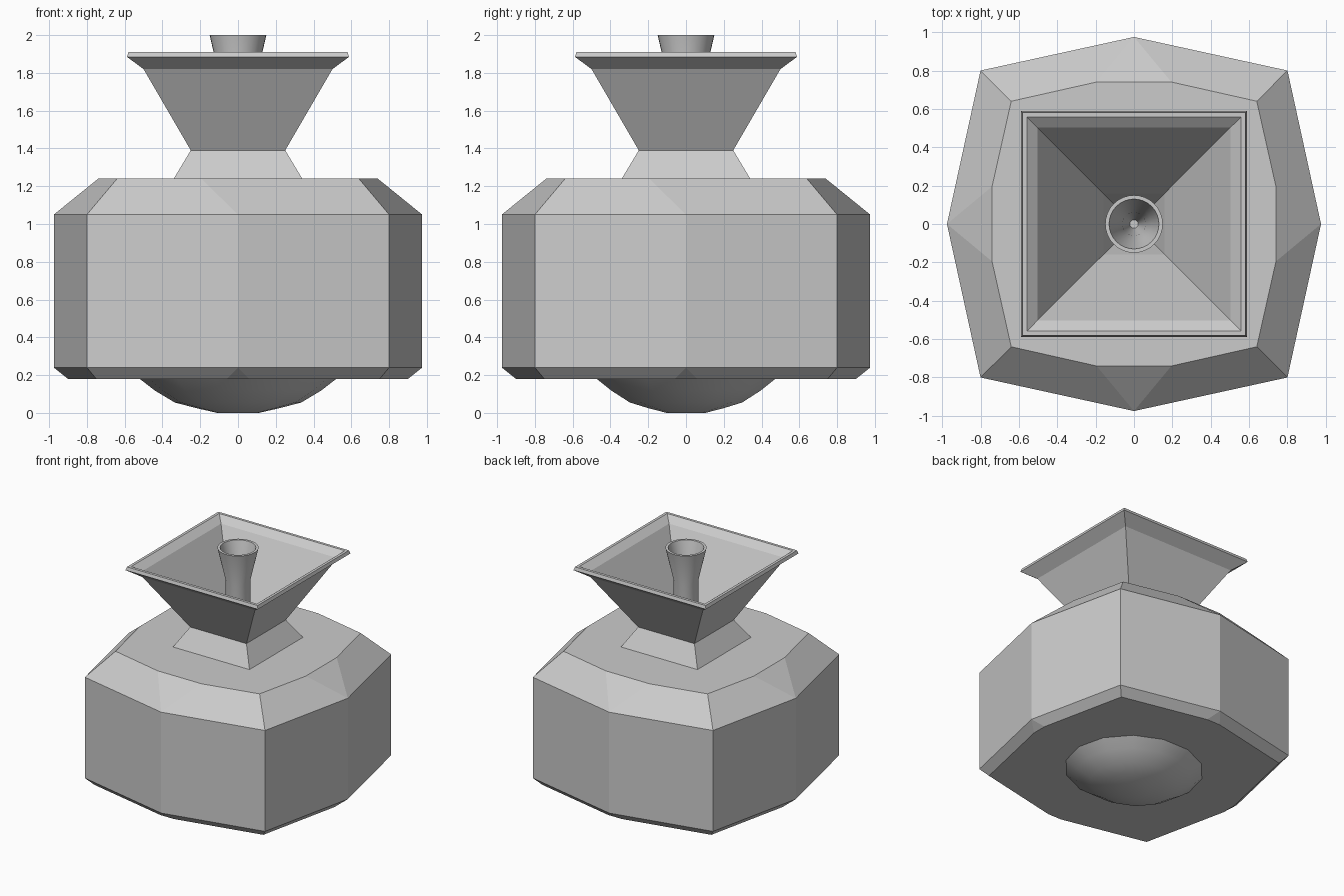
import bpy, bmesh, math

if "Cube" in bpy.data.objects:
    bpy.data.objects.remove(bpy.data.objects["Cube"])


def finish(name, bm, smooth=None):
    bmesh.ops.recalc_face_normals(bm, faces=bm.faces)
    me = bpy.data.meshes.new(name)
    bm.to_mesh(me)
    bm.free()
    ob = bpy.data.objects.new(name, me)
    bpy.context.collection.objects.link(ob)
    if smooth:
        bpy.ops.object.select_all(action='DESELECT')
        ob.select_set(True)
        bpy.context.view_layer.objects.active = ob
        bpy.ops.object.shade_smooth_by_angle(angle=math.radians(smooth))
    return ob


def ring(bm, pts, z):
    return [bm.verts.new((x, y, z)) for x, y in pts]


def turned(pts):
    """Repeat a quarter outline four times around z."""
    out = []
    for _ in range(4):
        out += pts
        pts = [(-y, x) for x, y in pts]
    return out


def regular(n, rx, ry, off=0.0):
    return [(rx * math.cos(off + 2 * math.pi * i / n),
             ry * math.sin(off + 2 * math.pi * i / n)) for i in range(n)]


def bridge(bm, a, b):
    n = len(a)
    for i in range(n):
        j = (i + 1) % n
        bm.faces.new((a[i], a[j], b[j], b[i]))


def loft(name, rings, caps=(False, False), smooth=None):
    bm = bmesh.new()
    rs = [ring(bm, p, z) for p, z in rings]
    for a, b in zip(rs, rs[1:]):
        bridge(bm, a, b)
    for cap, r in zip(caps, (rs[0], rs[-1])):
        if cap:
            bm.faces.new(r)
    return finish(name, bm, smooth)


# Body: bulged square with chamfers that split each side midpoint in two
bm = bmesh.new()
oct_pts = turned([(0.975, 0), (0.8, 0.8)])
low, high = ring(bm, oct_pts, 0.24), ring(bm, oct_pts, 1.05)
bridge(bm, low, high)


def chamfer(edge, side, half, corner, z):
    r = ring(bm, turned([(side, -half), (side, half), (corner, corner)]), z)
    for k in range(4):
        mid, cor, nxt = edge[2 * k], edge[2 * k + 1], edge[(2 * k + 2) % 8]
        p, q, c, n = r[3 * k], r[3 * k + 1], r[3 * k + 2], r[(3 * k + 3) % 12]
        bm.faces.new((mid, p, q))
        bm.faces.new((mid, q, c, cor))
        bm.faces.new((cor, c, n, nxt))
    return r


bm.faces.new(chamfer(low, 0.9, 0.06, 0.75, 0.18))
top = chamfer(high, 0.74, 0.195, 0.64, 1.24)
# Shoulder with a square opening for the neck
hole = ring(bm, turned([(0.34, 0.34)]), 1.24)
edges = []
for loop in (top, hole):
    for i, v in enumerate(loop):
        w = loop[(i + 1) % len(loop)]
        edges.append(bm.edges.get((v, w)) or bm.edges.new((v, w)))
bmesh.ops.triangle_fill(bm, edges=edges, use_beauty=True, normal=(0, 0, 1))
bmesh.ops.dissolve_limit(bm, angle_limit=0.001, verts=[], edges=[])
finish("body", bm)

# Square neck and flared funnel, outside then inside
profile = [(0.34, 1.24), (0.25, 1.39), (0.5, 1.82), (0.588, 1.885), (0.58, 1.91),
           (0.558, 1.91), (0.502, 1.865), (0.16, 1.25), (0.1, 1.1)]
loft("funnel", [(turned([(h, h)]), z) for h, z in profile], (False, True))

# Central spout: hollow round tube with a flared mouth
tube = [(0.09, 1.1), (0.09, 1.74), (0.15, 2.0), (0.13, 2.0),
        (0.09, 1.84), (0.06, 1.7), (0.022, 1.35)]
loft("spout", [(regular(32, r, r), z) for r, z in tube], (True, True), 30)

# Shallow rounded foot
foot = [(0.52, 0.485, 0.18), (0.44, 0.405, 0.118), (0.335, 0.305, 0.055),
        (0.22, 0.205, 0.025), (0.11, 0.105, 0.0)]
loft("foot", [(regular(14, a, b), z) for a, b, z in foot], (False, True), 40)
